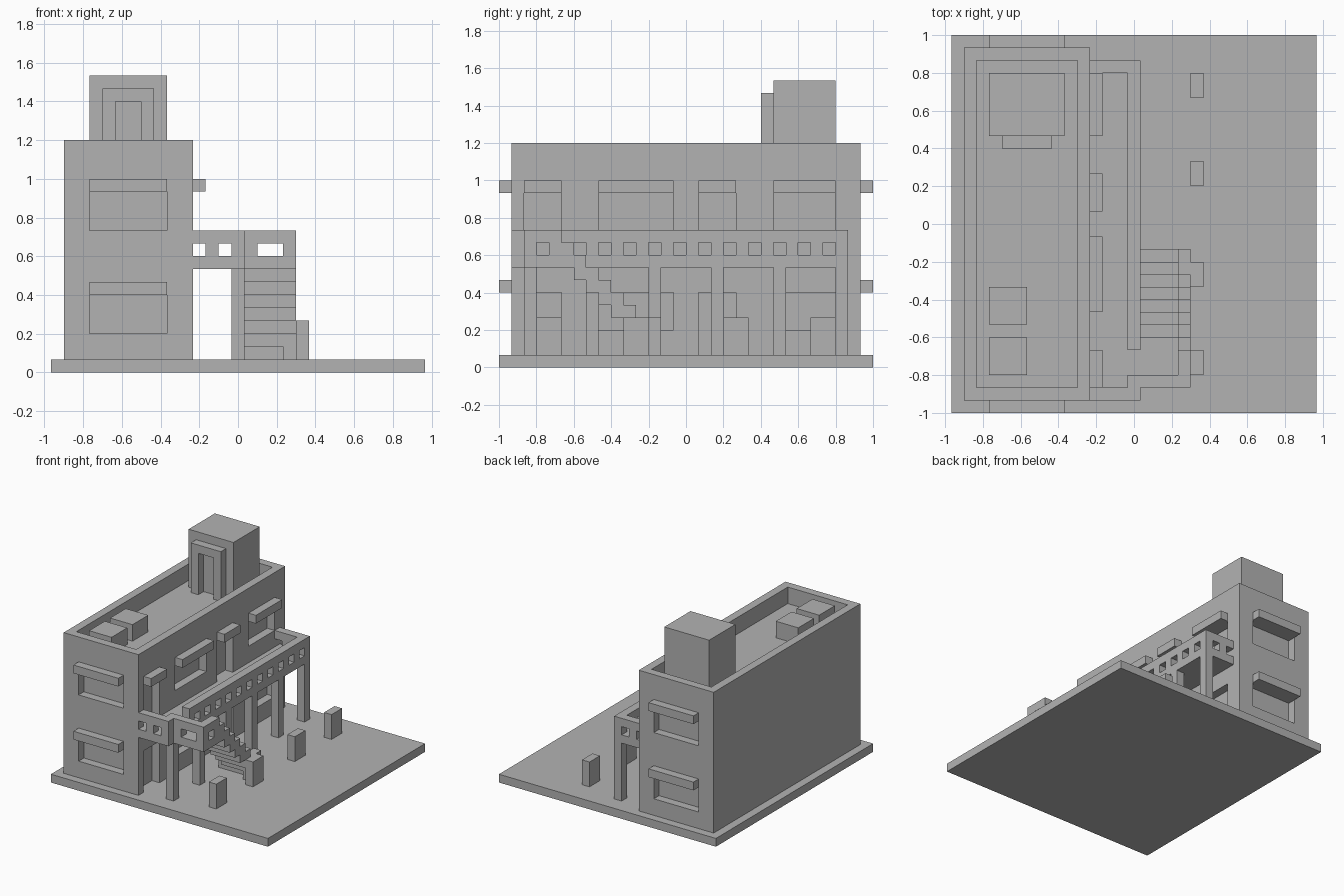
import bpy
import bmesh
from mathutils import Vector

default = bpy.data.objects.get("Cube")
if default:
    bpy.data.objects.remove(default, do_unlink=True)

# Everything sits on a grid of cells, counted from the plot's corner
CELL = 1 / 15
CORNER = Vector((-14.5, -15, 0))

plaster = bpy.data.materials.new("plain_grey")
plaster.use_nodes = True
GREY = (0.45, 0.45, 0.45, 1)
plaster.diffuse_color = GREY
plaster.node_tree.nodes["Principled BSDF"].inputs["Base Color"].default_value = GREY


def add_box(bm, x, y, z):
    low, high = Vector((x[0], y[0], z[0])), Vector((x[1], y[1], z[1]))
    for v in bmesh.ops.create_cube(bm, size=1)["verts"]:
        size = high - low
        v.co = ((low + high) / 2 + v.co * size + CORNER) * CELL


def part(name, *boxes):
    bm = bmesh.new()
    for b in boxes:
        add_box(bm, *b)
    mesh = bpy.data.meshes.new(name)
    bm.to_mesh(mesh)
    bm.free()
    mesh.materials.append(plaster)
    obj = bpy.data.objects.new(name, mesh)
    bpy.context.collection.objects.link(obj)
    return obj


def cut(obj, boxes):
    cutter = part(obj.name + "_cutter", *boxes)
    cutter.hide_render = True
    mod = obj.modifiers.new("openings", 'BOOLEAN')
    mod.operation, mod.solver, mod.object = 'DIFFERENCE', 'EXACT', cutter
    bpy.context.view_layer.objects.active = obj
    bpy.ops.object.modifier_apply(modifier=mod.name)
    bpy.data.objects.remove(cutter, do_unlink=True)


# Plot
part("ground_slab", ((0, 29), (0, 30), (0, 1)))

# House block with sunken roof, recessed windows and doors
house = part("house_block", ((1, 11), (1, 29), (1, 18)))
windows = [(8, 14), (22, 27)]
doors = [(2, 5), (16, 19)]
openings = [((2, 10), (2, 28), (16, 19))]
for sill in (3, 11):
    z = (sill, sill + 3)
    openings += [((3, 9), (0, 2), z), ((3, 9), (28, 30), z)]
    openings += [((10, 12), y, z) for y in windows]
for floor in (1, 9):
    openings += [((10, 12), y, (floor, 14 if floor > 1 else 6)) for y in doors]
cut(house, openings)

# Awnings
for label, z in (("lower", (6, 7)), ("upper", (14, 15))):
    part("front_awning_" + label, ((3, 9), (0, 1), z))
    part("back_awning_" + label, ((3, 9), (29, 30), z))
for y in windows + doors:
    part("side_awning", ((11, 12), y, (14, 15)))

# Roof: stair house with a door frame, and two vent boxes
part("roof_stair_house", ((3, 9), (22, 27), (16, 23)))
frame = part("roof_door_frame", ((4, 8), (21, 22), (16, 22)))
cut(frame, [((5, 7), (20, 23), (15, 21))])
for y in (3, 7):
    part("roof_vent_box", ((3, 6), (y, y + 3), (16, 18)))

# Raised walkway, landing and columns
part("walkway_floor", ((11, 15), (1, 28), (8, 9)))
part("landing_floor", ((15, 19), (2, 6), (8, 9)))
for y in range(2, 28, 5):
    part("column", ((14, 15), (y, y + 1), (1, 8)))

# Railings with square holes
RAIL, HOLE = (9, 11), (8.5, 10)
side_rail = part("walkway_side_railing", ((14, 15), (5, 28), RAIL))
cut(side_rail, [((13, 16), (y, y + 1), HOLE) for y in range(6, 28, 2)])
front_rail = part("walkway_front_railing", ((11, 15), (1, 2), RAIL))
cut(front_rail, [((x[0], x[1]), (0, 3), HOLE) for x in ((10.5, 12), (13, 14))])
back_rail = part("walkway_back_railing", ((11, 14), (27, 28), RAIL))
cut(back_rail, [((x[0], x[1]), (26, 29), HOLE) for x in ((10.5, 12), (13, 14.5))])
landing_front = part("landing_front_railing", ((14, 19), (2, 3), RAIL))
cut(landing_front, [((16, 18), (1, 4), HOLE)])
landing_side = part("landing_side_railing", ((18, 19), (3, 5), RAIL))
cut(landing_side, [((17, 20), (2.5, 4), HOLE)])

# Stairs with a stepped banister and end post
part("stairs", *[((15, 19), (y, y + 1), (13 - y, 14 - y)) for y in range(6, 13)])
part("banister", *[((18, 19), (y, y + 1), (14 - y, 15 - y)) for y in range(5, 11)])
part("banister_post", ((18, 19), (11, 13), (1, 4)))

# Bollards along the drive
for y in (3, 10, 18, 25):
    part("bollard", ((19, 20), (y, y + 2), (1, 4)))
